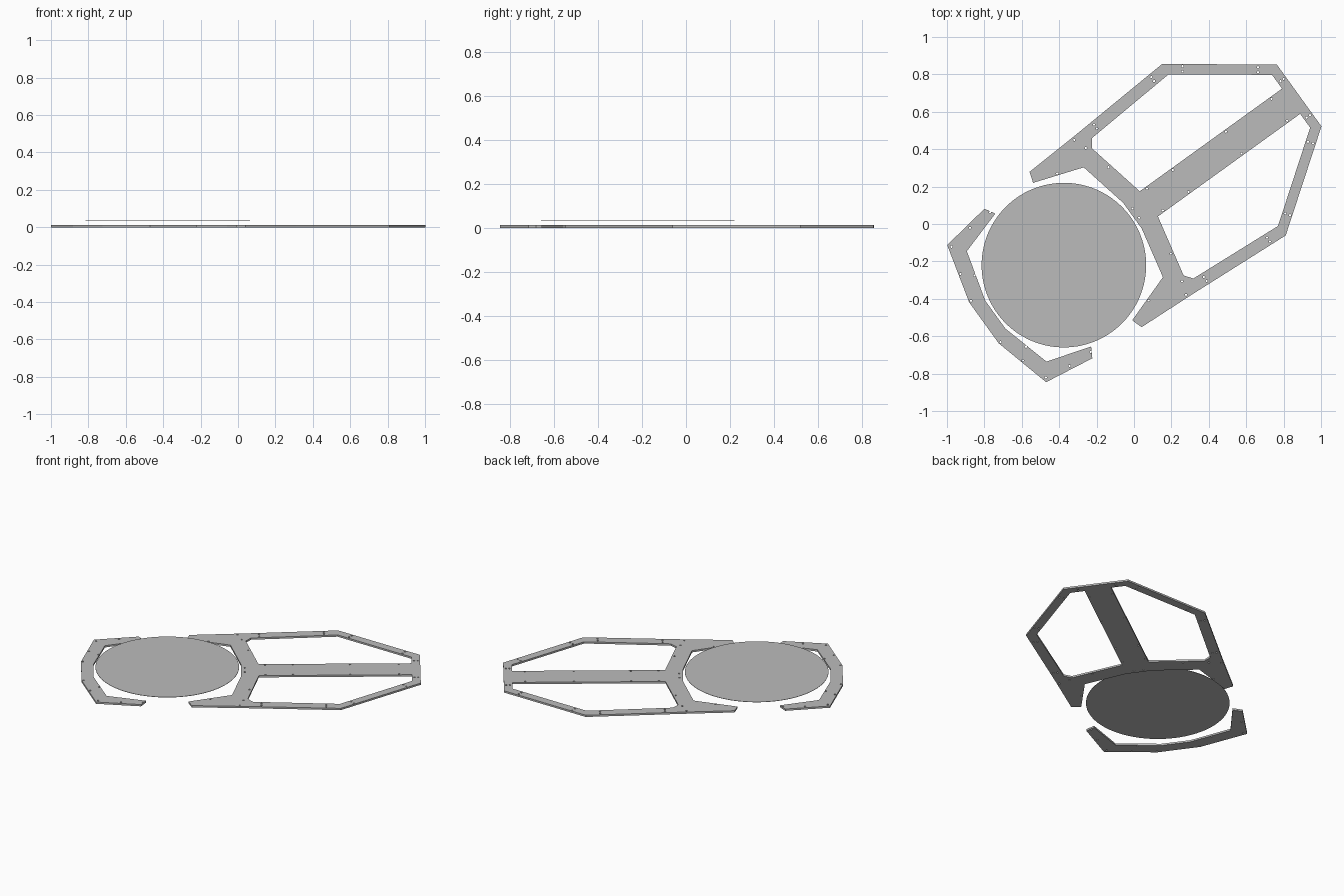
import bpy
import bmesh
import math

cube = bpy.data.objects.get("Cube")
if cube:
    bpy.data.objects.remove(cube)

CENTRE = (-0.375, -0.22)      # middle of the disc
AXIS = math.radians(35.8)     # direction of the symmetry axis
THICK = 0.012

grey = bpy.data.materials.new("plain grey")
grey.use_nodes = True
grey.diffuse_color = (0.5, 0.5, 0.5, 1)
bsdf = grey.node_tree.nodes["Principled BSDF"]
bsdf.inputs["Base Color"].default_value = (0.5, 0.5, 0.5, 1)
bsdf.inputs["Roughness"].default_value = 0.6


def flip(points):
    return [(u, -v) for u, v in points]


def both(points):
    """Close a half outline by mirroring it across the axis."""
    return points + flip(points)[::-1]


def place(name, mesh, z):
    mesh.materials.clear()
    mesh.materials.append(grey)
    obj = bpy.data.objects.new(name, mesh)
    bpy.context.collection.objects.link(obj)
    obj.location = (*CENTRE, z)
    obj.rotation_euler.z = AXIS
    return obj


def plate(name, outline, holes):
    """Flat plate with small round bolt holes."""
    curve = bpy.data.curves.new(name, "CURVE")
    curve.dimensions = "2D"
    curve.fill_mode = "BOTH"
    curve.extrude = THICK / 2
    loops = [outline]
    for u, v in holes:
        angles = [math.tau * i / 10 for i in range(10)]
        loops.append([(u + 0.006 * math.cos(a), v + 0.006 * math.sin(a)) for a in angles])
    for loop in loops:
        spline = curve.splines.new("POLY")
        spline.points.add(len(loop) - 1)
        for point, (u, v) in zip(spline.points, loop):
            point.co = (u, v, 0, 1)
        spline.use_cyclic_u = True
    temp = bpy.data.objects.new(name + " outline", curve)
    bpy.context.collection.objects.link(temp)
    bpy.context.view_layer.update()
    graph = bpy.context.evaluated_depsgraph_get()
    mesh = bpy.data.meshes.new_from_object(temp.evaluated_get(graph))
    bpy.data.objects.remove(temp)
    bm = bmesh.new()
    bm.from_mesh(mesh)
    bmesh.ops.remove_doubles(bm, verts=bm.verts, dist=0.0001)
    bmesh.ops.recalc_face_normals(bm, faces=bm.faces)
    for face in bm.faces:
        face.smooth = False
    bm.to_mesh(mesh)
    bm.free()
    return place(name, mesh, THICK / 2)


# Collar in front of the disc
collar = [(0.452, 0.085), (0.392, 0.362), (0.124, 0.453), (0.143, 0.512),
          (0.463, 0.528), (0.487, 0.42), (0.56, 0.084)]
collar_holes = [(0.437, 0.511), (0.462, 0.44), (0.50, 0.285), (0.258, 0.418), (0.475, 0.03)]
plate("front_collar", both(collar), collar_holes + flip(collar_holes))

# Collar behind the disc
rear = [(-0.452, 0.092), (-0.377, 0.364), (-0.136, 0.438), (-0.168, 0.493),
        (-0.443, 0.452), (-0.527, 0.135)]
rear_holes = [(-0.43, 0.431), (-0.29, 0.455), (-0.476, 0.285), (-0.42, 0.235),
              (-0.155, 0.46), (-0.515, 0.136)]
plate("rear_collar", both(rear), rear_holes + flip(rear_holes))

# Bent side arms meeting at the far end
arm = [(0.463, 0.528), (1.055, 0.565), (1.551, 0.204), (1.551, 0), (1.498, 0),
       (1.498, 0.174), (1.051, 0.50), (0.52, 0.463), (0.487, 0.42)]
arm_holes = []
for u, v, du, dv in [(1.129, 0.48, 0.008, 0.011), (1.453, 0.24, 0.008, 0.011),
                     (0.967, 0.529, 0, 0.013), (0.57, 0.502, 0, 0.013),
                     (1.525, 0.12, 0.011, 0)]:
    arm_holes += [(u + du, v + dv), (u - du, v - dv)]
plate("left_arm", arm, arm_holes)
plate("right_arm", flip(arm), flip(arm_holes))

# Straight beam along the axis
beam_holes = [(u, 0.072) for u in (0.60, 0.77, 1.12, 1.42)]
plate("centre_beam", both([(0.56, 0.083), (1.498, 0.083)]), beam_holes + flip(beam_holes))

# Thin raised disc
bm = bmesh.new()
bmesh.ops.create_cone(bm, cap_ends=True, segments=96, radius1=0.44, radius2=0.44, depth=0.002)
disc = bpy.data.meshes.new("raised_disc")
bm.to_mesh(disc)
bm.free()
place("raised_disc", disc, 0.035)
